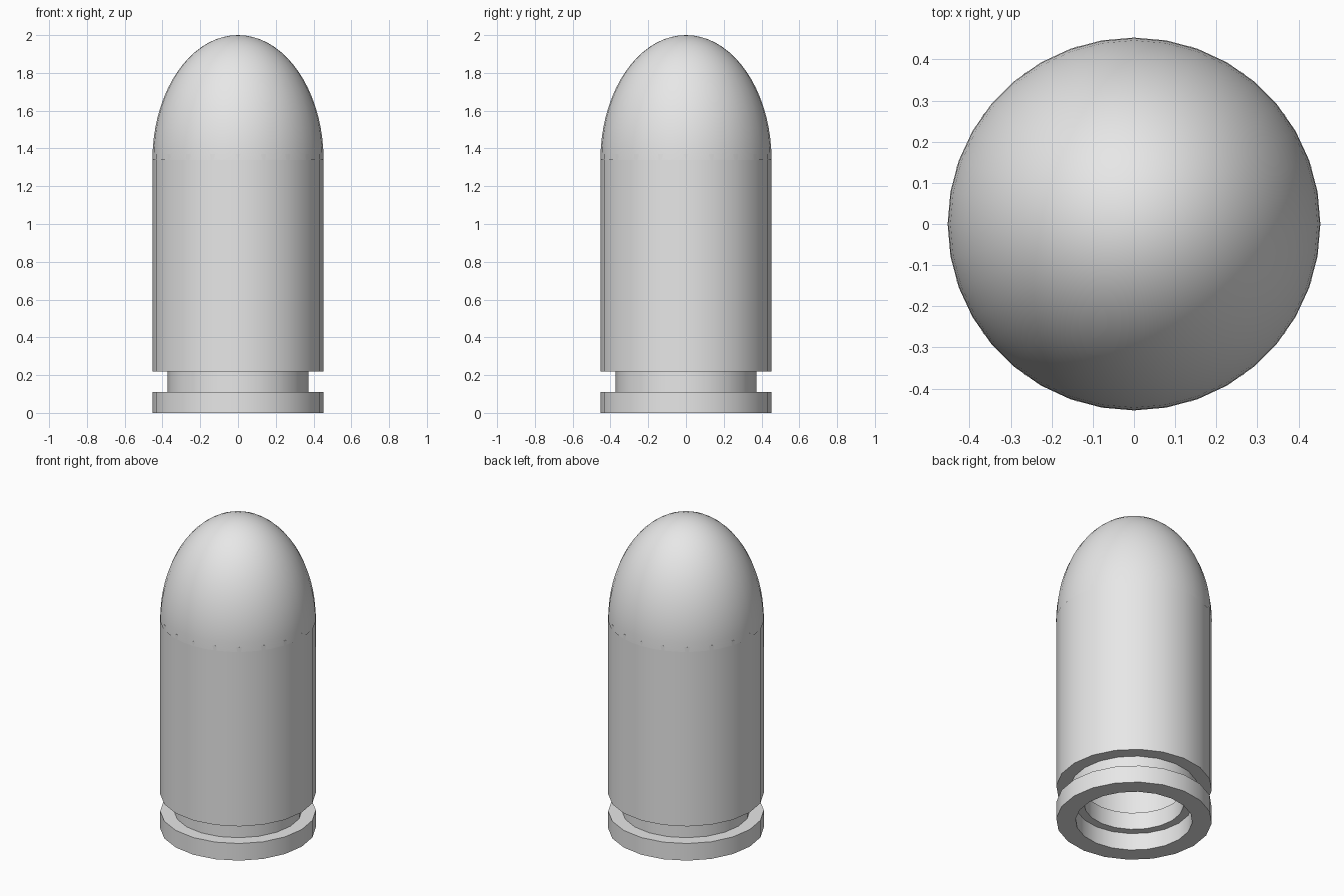
import bpy, bmesh, math

if "Cube" in bpy.data.objects:
    bpy.data.objects.remove(bpy.data.objects["Cube"])

# Single plain grey
grey = bpy.data.materials.new("plain_grey")
grey.use_nodes = True
colour = (0.8, 0.8, 0.8, 1)
grey.diffuse_color = colour
grey.node_tree.nodes["Principled BSDF"].inputs["Base Color"].default_value = colour


def revolve(name, profile, sides, closed):
    """Spin a list of (radius, height) points around the z axis."""
    bm = bmesh.new()
    verts = [bm.verts.new((r, 0, z)) for r, z in profile]
    edges = [bm.edges.new(pair) for pair in zip(verts, verts[1:])]
    if closed:
        edges.append(bm.edges.new((verts[-1], verts[0])))
    bmesh.ops.spin(bm, geom=verts + edges, cent=(0, 0, 0), axis=(0, 0, 1),
                   angle=math.tau, steps=sides, use_merge=True)
    bmesh.ops.remove_doubles(bm, verts=bm.verts, dist=0.0001)
    bmesh.ops.recalc_face_normals(bm, faces=bm.faces)
    mesh = bpy.data.meshes.new(name)
    bm.to_mesh(mesh)
    bm.free()
    mesh.materials.append(grey)
    obj = bpy.data.objects.new(name, mesh)
    bpy.context.collection.objects.link(obj)
    bpy.ops.object.select_all(action="DESELECT")
    bpy.context.view_layer.objects.active = obj
    obj.select_set(True)
    bpy.ops.object.shade_smooth_by_angle(angle=math.radians(35))
    return obj


def tube(name, outer, inner, bottom, top):
    return revolve(name, [(outer, bottom), (outer, top),
                          (inner, top), (inner, bottom)], 20, True)


# Hollow casing: base rim, recessed neck and long body
RADIUS, BORE = 0.453, 0.34
tube("base_rim", RADIUS, BORE, 0, 0.11)
tube("recessed_neck", 0.373, 0.29, 0.11, 0.22)
tube("casing_body", RADIUS, BORE, 0.22, 1.37)

# Stretched half-sphere tip
BASE, HEIGHT, RINGS = 1.34, 0.66, 18
arc = [math.pi / 2 * i / RINGS for i in range(RINGS + 1)]
revolve("domed_tip", [(RADIUS * math.cos(a), BASE + HEIGHT * math.sin(a))
                      for a in arc], 36, False)
